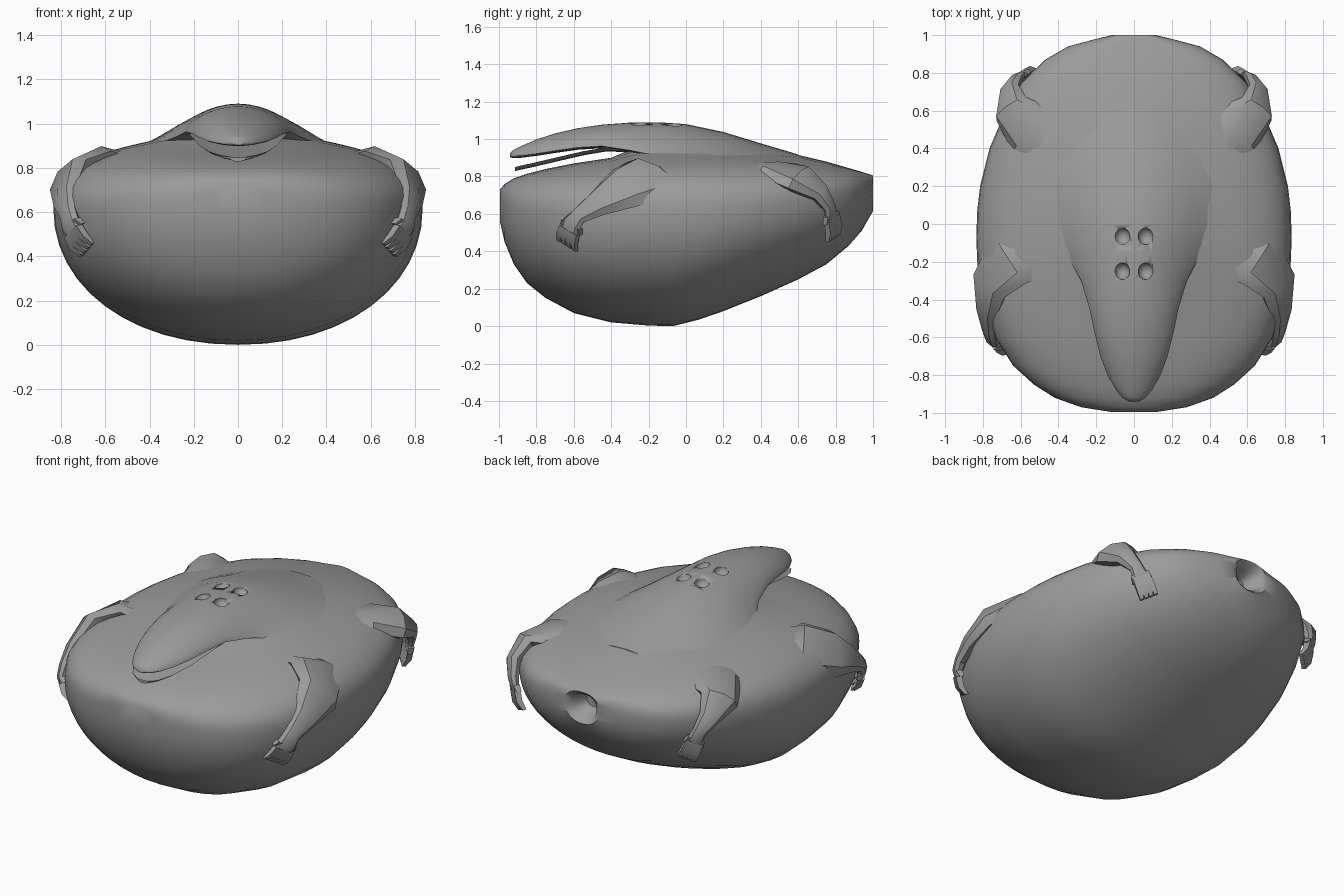
import bpy, bmesh, math
from mathutils import Vector

if "Cube" in bpy.data.objects:
    bpy.data.objects.remove(bpy.data.objects["Cube"])

grey = bpy.data.materials.new("grey skin")
grey.diffuse_color = (0.33, 0.33, 0.33, 1)
grey.use_nodes = True
grey.node_tree.nodes["Principled BSDF"].inputs["Base Color"].default_value = grey.diffuse_color


def add_rings(bm, rings):
    """Loft closed rings of points and cap both ends."""
    vs = [[bm.verts.new(p) for p in r] for r in rings]
    n = len(vs[0])
    for a, b in zip(vs, vs[1:]):
        for i in range(n):
            bm.faces.new((a[i], a[(i + 1) % n], b[(i + 1) % n], b[i]))
    bm.faces.new(vs[0][::-1])
    bm.faces.new(vs[-1])


def finish(name, bm, angle):
    bmesh.ops.recalc_face_normals(bm, faces=bm.faces)
    me = bpy.data.meshes.new(name)
    bm.to_mesh(me)
    bm.free()
    ob = bpy.data.objects.new(name, me)
    bpy.context.collection.objects.link(ob)
    me.materials.append(grey)
    bpy.ops.object.select_all(action='DESELECT')
    ob.select_set(True)
    bpy.context.view_layer.objects.active = ob
    bpy.ops.object.shade_smooth_by_angle(angle=math.radians(angle))
    return ob


def spow(v, e):
    return math.copysign(abs(v) ** e, v)


# Body: y, half width, bottom, widest height, top, back ridge height
body_rows = [
    (-.995, .12, .56, .65, .73, 0), (-.97, .28, .45, .64, .76, 0),
    (-.92, .42, .33, .63, .79, 0), (-.85, .53, .23, .62, .815, 0),
    (-.75, .64, .15, .62, .84, 0), (-.6, .735, .07, .62, .87, 0),
    (-.4, .805, .02, .62, .90, 0), (-.2, .83, .003, .62, .925, .06),
    (-.07, .835, 0, .62, .932, .08), (.07, .83, .035, .62, .935, .08),
    (.2, .815, .08, .63, .93, .07),
    (.4, .765, .16, .65, .92, .04), (.6, .68, .25, .67, .90, .015),
    (.75, .595, .33, .69, .87, .01), (.87, .47, .43, .70, .845, 0),
    (.94, .35, .51, .71, .825, 0), (.98, .2, .58, .71, .812, 0),
    (1.0, .115, .615, .71, .806, 0),
    # hollow at the rear
    (.98, .085, .635, .71, .785, 0), (.88, .05, .67, .71, .75, 0)]
SEG = 48
rings = []
for y, w, zb, zc, zt, ridge in body_rows:
    ring = []
    for i in range(SEG):
        a = 2 * math.pi * i / SEG
        c, s = math.cos(a), math.sin(a)
        if s < 0:
            x, z = w * spow(c, .95), zc + (zc - zb) * spow(s, .95)
        else:
            x, z = w * spow(c, .8), zc + (zt - zc) * spow(s, .8)
            z += ridge * math.exp(-(x / .26) ** 2) * s
        ring.append((x, y, z))
    rings.append(ring)
bm = bmesh.new()
add_rings(bm, rings)
body = finish("body", bm, 50)

# Upper snout and head: y, half width, top, edge height, crown sharpness
snout_rows = [
    (-.94, .025, .926, .914, 1.3), (-.92, .06, .943, .91, 1.3),
    (-.88, .095, .963, .912, 1.3), (-.8, .14, .998, .922, 1.3),
    (-.7, .178, 1.03, .938, 1.3), (-.58, .208, 1.058, .955, 1.3),
    (-.45, .235, 1.077, .963, 1.4), (-.3, .28, 1.088, .94, 1.6),
    (-.15, .36, 1.09, .91, 2.1), (0, .45, 1.08, .895, 2.8),
    (.2, .50, 1.038, .885, 3), (.4, .48, .977, .87, 3), (.6, .42, .918, .845, 3)]
rings = []
for y, w, zt, ze, e in snout_rows:
    top = [(w * math.cos(a), y, ze + (zt - ze) * math.sin(a) ** e)
           for a in [math.pi * i / 24 for i in range(24)]]
    low = [(-w * math.cos(a), y, ze - .012 * math.sin(a))
           for a in [math.pi * i / 8 for i in range(8)]]
    rings.append(top + low)
bm = bmesh.new()
add_rings(bm, rings)
head = finish("upper_snout", bm, 50)

# Lower jaw: thin shallow scoop
jaw_rows = [(-.915, .04, .85), (-.89, .085, .857), (-.82, .13, .872),
            (-.7, .175, .9), (-.55, .205, .935), (-.42, .225, .957), (-.3, .22, .95)]
rings = []
for y, w, z in jaw_rows:
    top = [(w * math.cos(a), y, z - .004 * math.sin(a))
           for a in [math.pi * i / 8 for i in range(8)]]
    low = [(-w * math.cos(a), y, z - .022 * math.sin(a))
           for a in [math.pi * i / 8 for i in range(8)]]
    rings.append(top + low)
bm = bmesh.new()
add_rings(bm, rings)
finish("lower_jaw", bm, 50)

# Four eye pits cut into the head
bm = bmesh.new()
for x in (-.062, .062):
    for y in (-.065, -.25):
        r = bmesh.ops.create_uvsphere(bm, u_segments=16, v_segments=10, radius=1)
        for v in r['verts']:
            v.co = Vector((x + .04 * v.co.x, y + .045 * v.co.y, 1.082 + .04 * v.co.z))
pits = finish("eye_pit_cutter", bm, 50)
pits.hide_render = True
pits.hide_set(True)
for ob in (body, head):
    m = ob.modifiers.new("eye pits", 'BOOLEAN')
    m.operation, m.object, m.solver = 'DIFFERENCE', pits, 'EXACT'


def limb(name, stations, outward, tip, finger_spread):
    """Tapered limb with flat hand and four fingers, mirrored to both sides."""
    bm = bmesh.new()
    pts = [Vector(s[0]) for s in stations]
    rings = []
    for i, (c, a, b) in enumerate(stations):
        t = (pts[min(i + 1, len(pts) - 1)] - pts[max(i - 1, 0)]).normalized()
        side = t.cross(Vector(outward)).normalized()
        nrm = side.cross(t)
        rings.append([pts[i] + side * a * math.cos(k * math.pi / 4)
                      + nrm * b * math.sin(k * math.pi / 4) for k in range(8)])
    add_rings(bm, rings)
    # fingers and thumb
    end, width = pts[-1], stations[-1][1]
    for k in range(4):
        f = (k - 1.5) / 1.5
        a = end + side * width * .75 * f
        b = Vector(tip) + side * finger_spread * f
        mid = a.lerp(b, .5) + nrm * .012
        path = [(a - (b - a) * .2, .017), (mid, .016), (b, .011)]
        add_rings(bm, [[p + side * r * u + nrm * r * v for u, v in
                        ((1, 1), (-1, 1), (-1, -1), (1, -1))] for p, r in path])
    for sgn in (-1, 1):
        a = pts[-2] + side * sgn * stations[-2][1] * .7
        b = a + side * sgn * .015 + (Vector(tip) - end) * .4
        add_rings(bm, [[p + side * r * u + nrm * r * v for u, v in
                        ((1, 1), (-1, 1), (-1, -1), (1, -1))]
                       for p, r in ((a, .018), (b, .012))])
    ob = finish(name, bm, 35)
    ob.modifiers.new("both sides", 'MIRROR')


limb("front_limbs", [
    ((.46, -.10, .80), .17, .05), ((.66, -.17, .79), .19, .075),
    ((.76, -.32, .74), .14, .07), ((.775, -.47, .655), .08, .05),
    ((.765, -.57, .59), .05, .035), ((.755, -.61, .545), .06, .03),
    ((.735, -.625, .50), .06, .02)], (.85, -.25, .45), (.68, -.635, .43), .055)

limb("hind_limbs", [
    ((.38, .40, .83), .17, .04), ((.55, .50, .82), .155, .06),
    ((.65, .61, .785), .11, .06), ((.655, .715, .715), .06, .045),
    ((.625, .765, .64), .04, .032), ((.61, .775, .60), .045, .025),
    ((.595, .78, .565), .045, .018)], (.7, .5, .5), (.55, .785, .47), .042)
